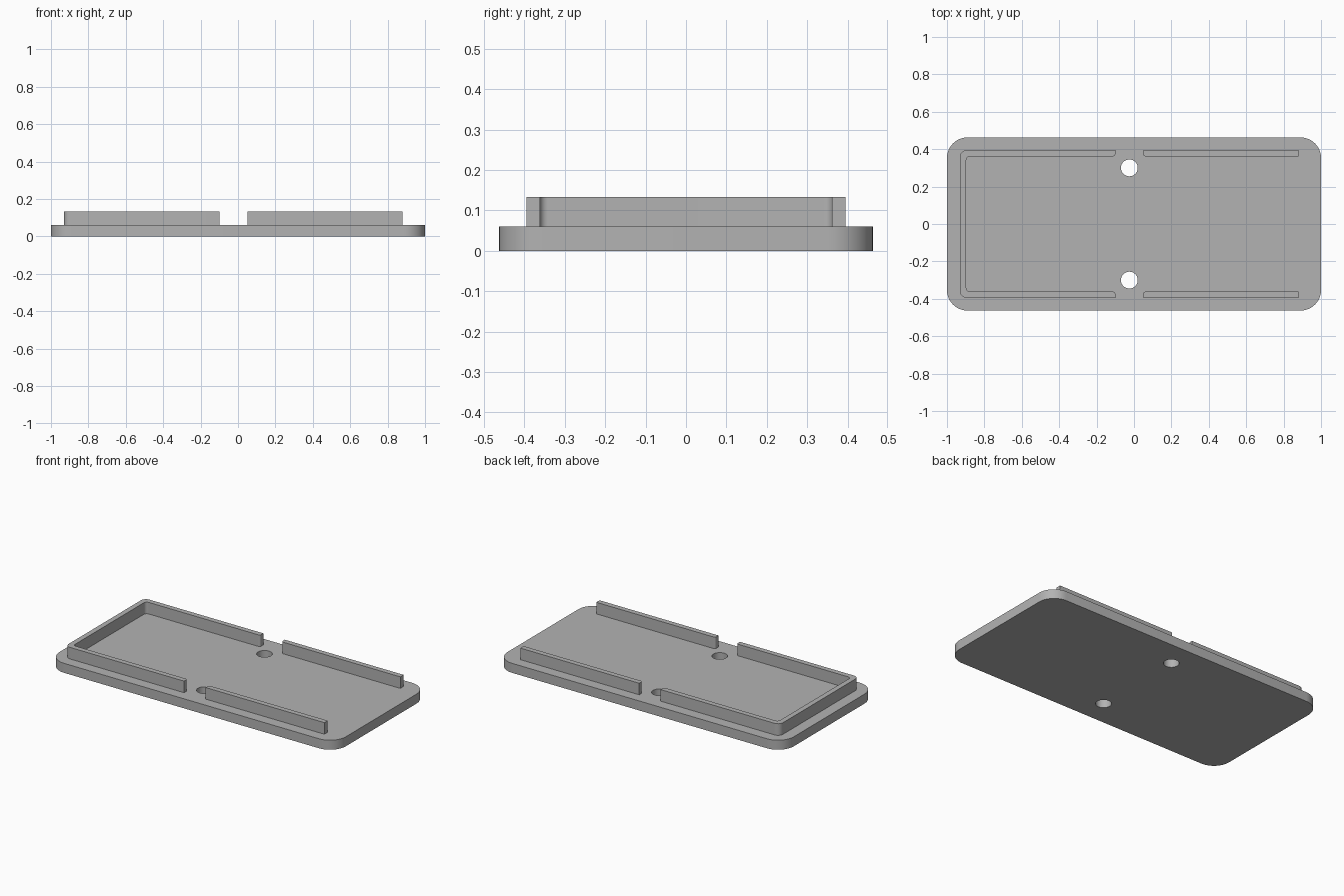
import bpy
import bmesh
from math import cos, sin, pi
from mathutils import Vector

if "Cube" in bpy.data.objects:
    bpy.data.objects.remove(bpy.data.objects["Cube"], do_unlink=True)

PLATE_TOP = 0.06
WALL_TOP = 0.133
OUT_Y, IN_Y = 0.395, 0.362

grey = bpy.data.materials.new("plain grey")
grey.use_nodes = True
grey.diffuse_color = (0.45, 0.45, 0.45, 1)
grey.node_tree.nodes["Principled BSDF"].inputs["Base Color"].default_value = (0.45, 0.45, 0.45, 1)


def rounded(corners, steps=10):
    """Outline from (x, y, radius) right-angled corners, arcs where radius > 0."""
    points = []
    for i, (x, y, r) in enumerate(corners):
        p = Vector((x, y))
        if r == 0:
            points.append(p)
            continue
        before = (Vector(corners[i - 1][:2]) - p).normalized()
        after = (Vector(corners[(i + 1) % len(corners)][:2]) - p).normalized()
        centre = p + (before + after) * r
        for k in range(steps + 1):
            a = k / steps * pi / 2
            points.append(centre - after * r * cos(a) - before * r * sin(a))
    return points


def circle(x, y, r, sides=40):
    return [Vector((x + r * cos(2 * pi * k / sides), y + r * sin(2 * pi * k / sides)))
            for k in range(sides)]


def prism(name, loops, z0, z1):
    """Extrude an outline, with any further loops as holes."""
    bm = bmesh.new()
    for loop in loops:
        verts = [bm.verts.new((p.x, p.y, z0)) for p in loop]
        for i, v in enumerate(verts):
            bm.edges.new((verts[i - 1], v))
    if len(loops) == 1:
        bm.faces.new(bm.verts[:])
    else:
        bmesh.ops.triangle_fill(bm, use_beauty=True, edges=bm.edges[:], normal=(0, 0, 1))
    extruded = bmesh.ops.extrude_face_region(bm, geom=bm.faces[:], use_keep_orig=True)
    top = [g for g in extruded["geom"] if isinstance(g, bmesh.types.BMVert)]
    bmesh.ops.translate(bm, verts=top, vec=(0, 0, z1 - z0))
    bmesh.ops.recalc_face_normals(bm, faces=bm.faces[:])
    mesh = bpy.data.meshes.new(name)
    bm.to_mesh(mesh)
    bm.free()
    mesh.materials.append(grey)
    obj = bpy.data.objects.new(name, mesh)
    bpy.context.collection.objects.link(obj)
    bpy.ops.object.select_all(action="DESELECT")
    obj.select_set(True)
    bpy.context.view_layer.objects.active = obj
    bpy.ops.object.shade_smooth_by_angle(angle=pi / 6)
    return obj


# Base plate with rounded corners and two through holes
outline = rounded([(sx, sy * 0.463, 0.11) for sx, sy in ((-1, -1), (1, -1), (1, 1), (-1, 1))])
holes = [circle(-0.025, side * 0.3, 0.045) for side in (-1, 1)]
prism("base_plate", [outline] + holes, 0, PLATE_TOP)

# U-shaped locating wall around the right end
u_wall = [(-0.1, -OUT_Y, 0), (-0.1, -IN_Y, 0.012), (-0.897, -IN_Y, 0.02), (-0.897, IN_Y, 0.02),
          (-0.1, IN_Y, 0.012), (-0.1, OUT_Y, 0), (-0.93, OUT_Y, 0.035), (-0.93, -OUT_Y, 0.035)]
prism("u_shaped_wall", [rounded(u_wall)], PLATE_TOP, WALL_TOP)

# Straight locating walls at front and back of the open end
for name, side in (("front_wall", -1), ("back_wall", 1)):
    strip = [(0.05, side * OUT_Y, 0), (0.05, side * IN_Y, 0.012),
             (0.88, side * IN_Y, 0), (0.88, side * OUT_Y, 0)]
    prism(name, [rounded(strip)], PLATE_TOP, WALL_TOP)
